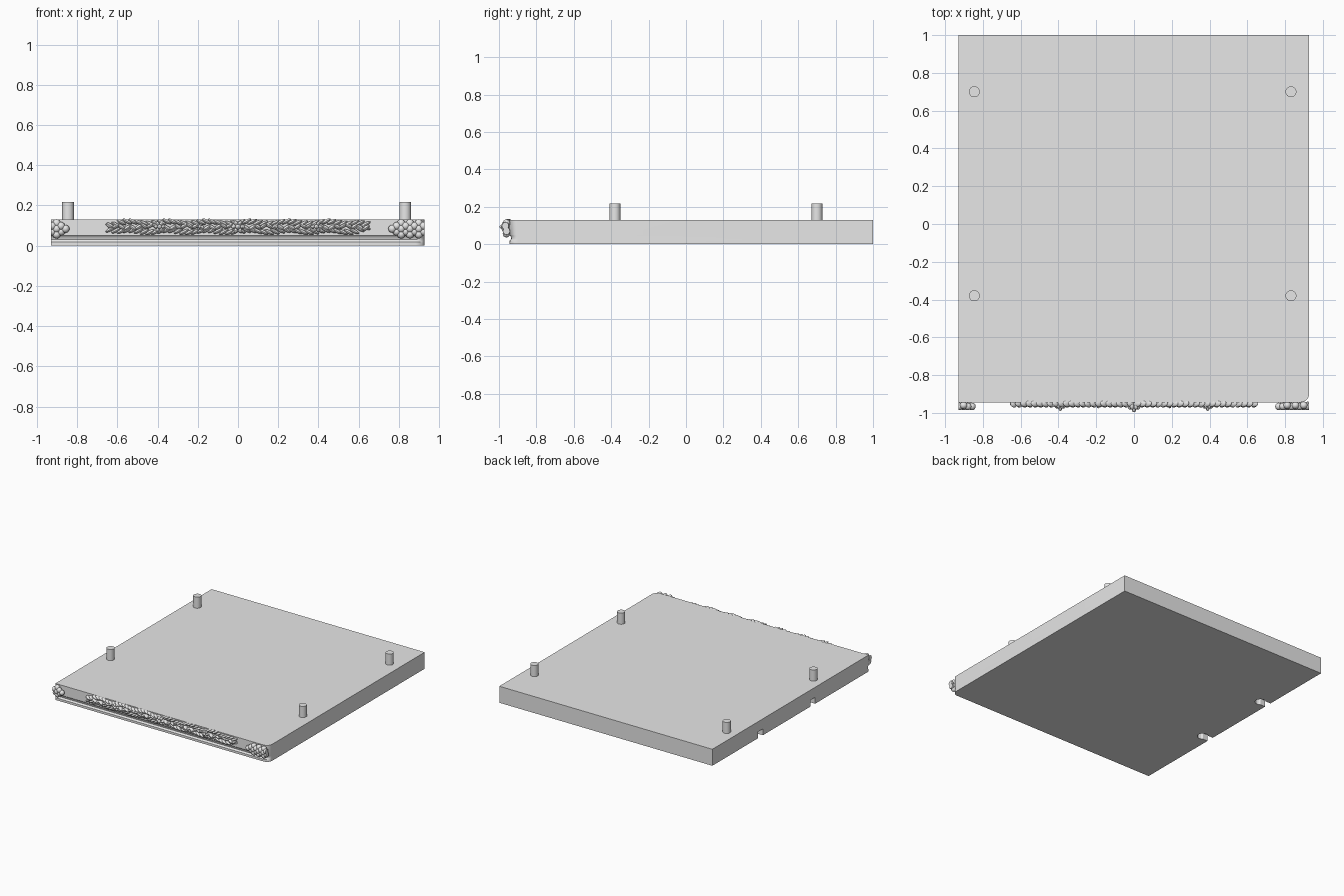
import bpy, bmesh, math
from mathutils import Matrix, Vector

if "Cube" in bpy.data.objects:
    bpy.data.objects.remove(bpy.data.objects["Cube"], do_unlink=True)

GREY = (0.8, 0.8, 0.8, 1)
grey = bpy.data.materials.new("plain grey")
grey.use_nodes = True
grey.diffuse_color = GREY
grey.node_tree.nodes["Principled BSDF"].inputs["Base Color"].default_value = GREY

LEFT, RIGHT, FRONT, BACK, TOP = -0.93, 0.927, -0.944, 1.0, 0.13


def finish(bm, name, smooth=True):
    """Turn a bmesh into a named grey object."""
    bmesh.ops.recalc_face_normals(bm, faces=bm.faces)
    mesh = bpy.data.meshes.new(name)
    bm.to_mesh(mesh)
    bm.free()
    obj = bpy.data.objects.new(name, mesh)
    bpy.context.collection.objects.link(obj)
    mesh.materials.append(grey)
    bpy.ops.object.select_all(action='DESELECT')
    obj.select_set(True)
    bpy.context.view_layer.objects.active = obj
    if smooth:
        bpy.ops.object.shade_smooth_by_angle(angle=math.radians(35))
    return obj


def blob(bm, centre, size, tilt=0.0):
    """Add an ellipsoid, tilted in the plane of the front face."""
    m = (Matrix.Translation(centre) @ Matrix.Rotation(tilt, 4, 'Y')
         @ Matrix.Diagonal((*size, 1)))
    bmesh.ops.create_uvsphere(bm, u_segments=12, v_segments=8, radius=1, matrix=m)


def outline(inset, z, r=0.045):
    """Slab outline with one rounded front corner."""
    front = FRONT + inset
    pts = [(RIGHT, BACK, z), (LEFT, BACK, z), (LEFT, front, z)]
    for i in range(9):
        a = math.pi / 2 * i / 8
        pts.append((RIGHT - r + r * math.sin(a),
                    FRONT + r - (r - inset) * math.cos(a), z))
    return pts


# Slab with a shallow moulding along the lower front
bm = bmesh.new()
levels = [(0, 0), (0, 0.018), (0.006, 0.022), (0.01, 0.03),
          (0.008, 0.04), (0.003, 0.047), (0, 0.05), (0, TOP)]
rings = [[bm.verts.new(p) for p in outline(i, z)] for i, z in levels]
for low, high in zip(rings, rings[1:]):
    n = len(low)
    for k in range(n):
        bm.faces.new((low[k], low[(k + 1) % n], high[(k + 1) % n], high[k]))
bm.faces.new(rings[0])
bm.faces.new(rings[-1])
slab = finish(bm, "slab")

# Keyhole slots under the plain side edge
for y in (0.40, -0.25):
    for part in ("inlet", "pocket"):
        bm = bmesh.new()
        if part == "inlet":
            m = Matrix.Translation((LEFT + 0.025, y, 0.015)) @ Matrix.Diagonal((0.09, 0.06, 0.07, 1))
            bmesh.ops.create_cube(bm, size=1, matrix=m)
        else:
            bmesh.ops.create_cone(bm, cap_ends=True, segments=16, radius1=0.04, radius2=0.04,
                                  depth=0.074, matrix=Matrix.Translation((LEFT + 0.07, y, 0.011)))
        cutter = finish(bm, "slot_" + part, False)
        cutter.hide_render = True
        mod = slab.modifiers.new("slot", 'BOOLEAN')
        mod.operation, mod.solver, mod.object = 'DIFFERENCE', 'EXACT', cutter
        bpy.context.view_layer.objects.active = slab
        bpy.ops.object.modifier_apply(modifier=mod.name)
        bpy.data.objects.remove(cutter, do_unlink=True)

# Four locating pegs on top
for side, x in (("right", -0.845), ("left", 0.831)):
    for end, y in (("front", -0.38), ("back", 0.70)):
        bm = bmesh.new()
        bmesh.ops.create_cone(bm, cap_ends=True, segments=32, radius1=0.029, radius2=0.029,
                              depth=0.1, matrix=Matrix.Translation((x, y, 0.168)))
        finish(bm, f"peg_{end}_{side}")

# Carved garland: overlapping tilted leaves, tapering to both ends
bm = bmesh.new()
MID, HALF = 0.094, 0.65
count = 46
for i in range(count):
    x = -HALF + 0.015 + (2 * HALF - 0.03) * i / (count - 1)
    away = 1 if x > 0 else -1
    spread = 0.021 * min(1, (HALF - abs(x)) / 0.08 + 0.15)
    wave = 0.006 * math.sin(x * math.tau / 0.195)
    for row in (-1, 1):
        blob(bm, (x, FRONT - 0.006, MID + wave + row * spread),
             (0.026, 0.018, 0.009), away * row * -0.5)
    blob(bm, (x, FRONT - 0.009, MID - wave), (0.022, 0.019, 0.010),
         0.6 * (-1) ** i)
finish(bm, "garland_leaves")

# Rosettes spaced along the garland
bm = bmesh.new()
for x, big in ((-0.39, 0.85), (-0.19, 0.6), (0, 1), (0.19, 0.6), (0.39, 0.85)):
    blob(bm, (x, FRONT - 0.033 * big, MID), (0.013 * big, 0.02 * big, 0.013 * big))
    for k in range(6):
        a = math.tau * k / 6
        blob(bm, (x + 0.02 * big * math.cos(a), FRONT - 0.022 * big,
                  MID + 0.02 * big * math.sin(a)),
             (0.014 * big, 0.017 * big, 0.01 * big), -a)
finish(bm, "garland_rosettes")


# Berry clusters at the two ends, cut flush with the slab sides
def berries(name, edge, inward, columns):
    bm = bmesh.new()
    for i in range(columns):
        rows = 1 if i == columns - 1 else 2 + i % 2
        for j in range(rows):
            z = 0.084 + (j - (rows - 1) / 2) * 0.028
            lift = 0.022 if j == rows // 2 else 0.016
            blob(bm, (edge + inward * (0.006 + 0.022 * i), FRONT - lift, z), (0.02,) * 3)
    cut = bmesh.ops.bisect_plane(bm, geom=bm.verts[:] + bm.edges[:] + bm.faces[:],
                                 plane_co=(edge, 0, 0), plane_no=Vector((-inward, 0, 0)),
                                 clear_outer=True)
    rim = [e for e in cut["geom_cut"] if isinstance(e, bmesh.types.BMEdge)]
    bmesh.ops.holes_fill(bm, edges=rim)
    finish(bm, name)


berries("berries_right", LEFT, 1, 4)
berries("berries_left", RIGHT, -1, 8)
